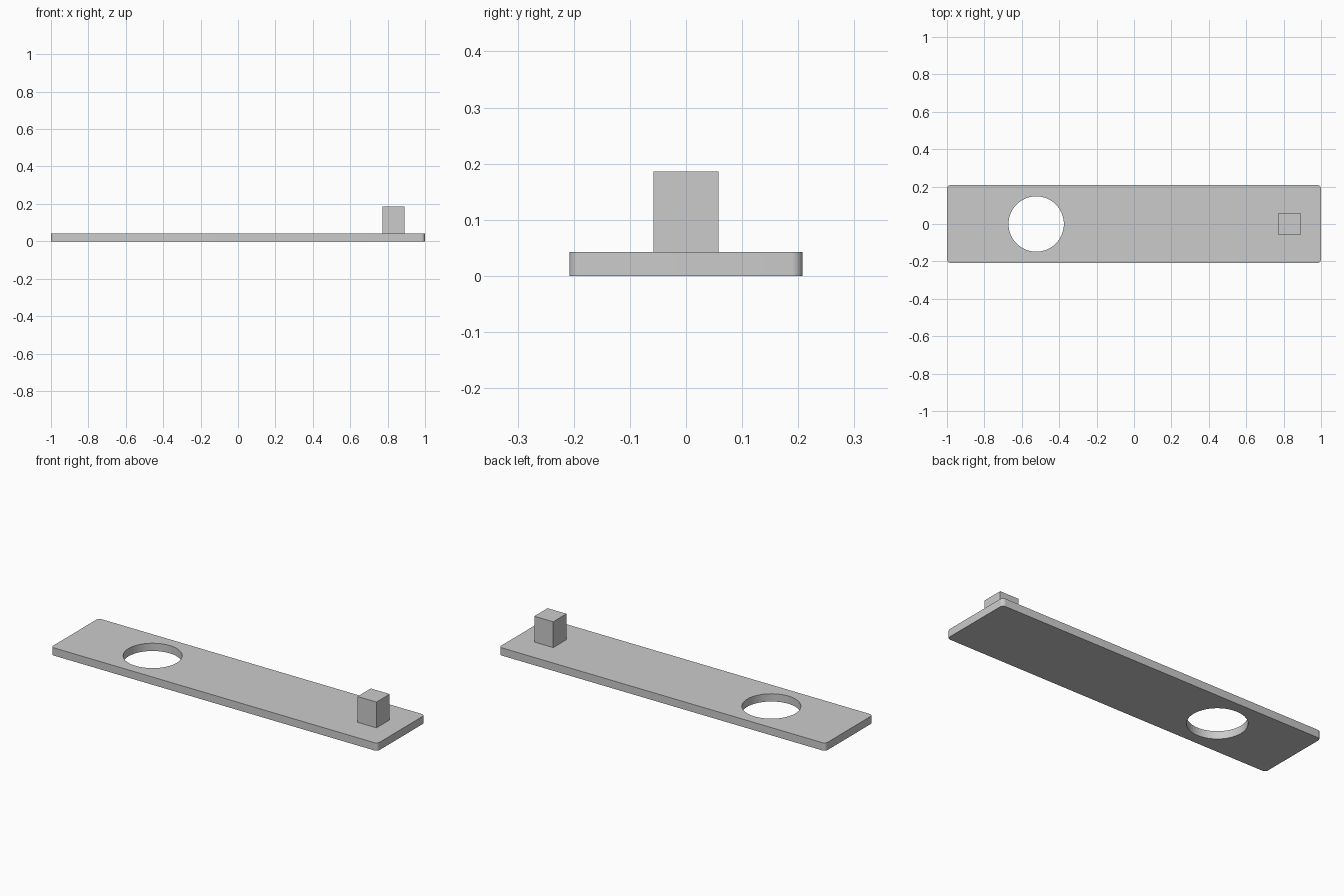
import bpy
import bmesh
from math import cos, sin, pi, radians

cube = bpy.data.objects.get("Cube")
if cube:
    bpy.data.objects.remove(cube, do_unlink=True)

HALF_X, HALF_Y, THICK = 1.0, 0.208, 0.043
CORNER = 0.02
HOLE_X, HOLE_R, HOLE_SIDES = -0.523, 0.148, 64

grey = bpy.data.materials.new("plain grey")
grey.use_nodes = True
colour = (0.6, 0.6, 0.6, 1)
grey.diffuse_color = colour
grey.node_tree.nodes["Principled BSDF"].inputs["Base Color"].default_value = colour


def arc(cx, cy, radius, start, sweep, steps):
    """Points along a circular arc."""
    return [(cx + radius * cos(start + sweep * i / steps),
             cy + radius * sin(start + sweep * i / steps)) for i in range(steps + 1)]


def add_object(name, bm):
    bmesh.ops.recalc_face_normals(bm, faces=bm.faces)
    mesh = bpy.data.meshes.new(name)
    bm.to_mesh(mesh)
    bm.free()
    mesh.materials.append(grey)
    obj = bpy.data.objects.new(name, mesh)
    bpy.context.collection.objects.link(obj)
    return obj


# Plate: rounded rectangle with a round hole, filled and extruded upwards
outline = []
for i, (sx, sy) in enumerate([(1, 1), (-1, 1), (-1, -1), (1, -1)]):
    outline += arc(sx * (HALF_X - CORNER), sy * (HALF_Y - CORNER),
                   CORNER, i * pi / 2, pi / 2, 8)
hole = arc(HOLE_X, 0, HOLE_R, 0, 2 * pi, HOLE_SIDES)[:-1]

bm = bmesh.new()
edges = []
for loop in (outline, hole):
    verts = [bm.verts.new((x, y, 0)) for x, y in loop]
    edges += [bm.edges.new((v, verts[i - 1])) for i, v in enumerate(verts)]
bmesh.ops.triangle_fill(bm, edges=edges, use_beauty=True)
result = bmesh.ops.extrude_face_region(bm, geom=bm.faces[:], use_keep_orig=True)
top = [g for g in result["geom"] if isinstance(g, bmesh.types.BMVert)]
bmesh.ops.translate(bm, verts=top, vec=(0, 0, THICK))
plate = add_object("plate", bm)

# Square peg standing on the plate
PEG_X, PEG_WIDTH, PEG_TOP = 0.831, 0.116, 0.186
bm = bmesh.new()
bmesh.ops.create_cube(bm, size=1)
for v in bm.verts:
    v.co.x = PEG_X + v.co.x * PEG_WIDTH
    v.co.y *= PEG_WIDTH
    v.co.z = PEG_TOP if v.co.z > 0 else THICK
add_object("peg", bm)

# Smooth the hole wall and rounded corners, keeping the rims sharp
bpy.ops.object.select_all(action='DESELECT')
plate.select_set(True)
bpy.context.view_layer.objects.active = plate
bpy.ops.object.shade_smooth_by_angle(angle=radians(30))
